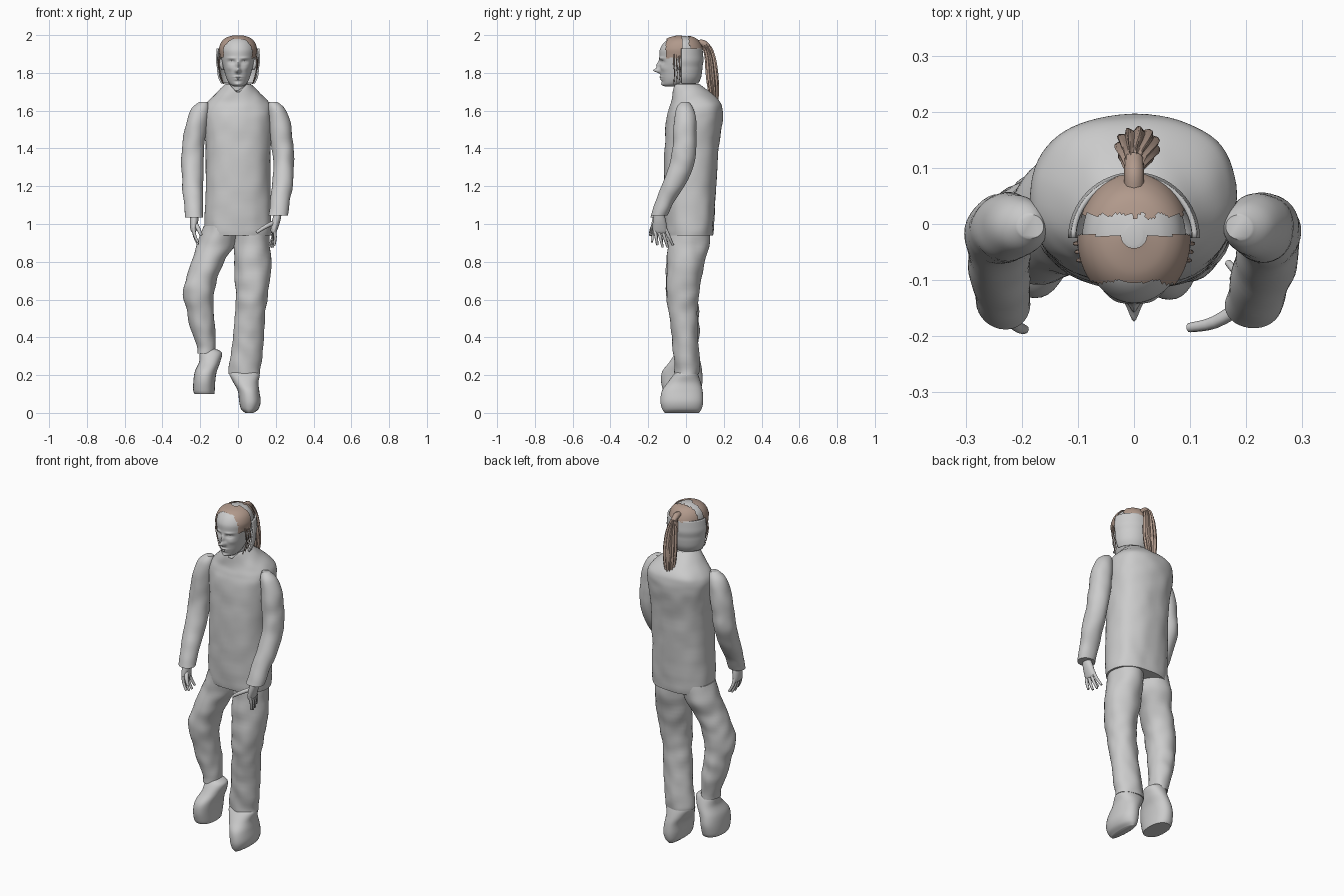
import bpy, bmesh, math
from mathutils import Vector, noise

if "Cube" in bpy.data.objects:
    bpy.data.objects.remove(bpy.data.objects["Cube"], do_unlink=True)


def material(name, rgb):
    m = bpy.data.materials.new(name)
    m.use_nodes = True
    m.diffuse_color = (*rgb, 1)
    m.node_tree.nodes["Principled BSDF"].inputs["Base Color"].default_value = (*rgb, 1)
    return m


GREY = material("plain grey", (0.6, 0.6, 0.6))
BROWN = material("hair brown", (0.44, 0.32, 0.26))


def finish(ob, mat, angle=50):
    ob.data.materials.append(mat)
    bpy.ops.object.select_all(action='DESELECT')
    ob.select_set(True)
    bpy.context.view_layer.objects.active = ob
    bpy.ops.object.shade_smooth_by_angle(angle=math.radians(angle))
    return ob


def to_object(name, bm, mat, angle=50):
    bmesh.ops.recalc_face_normals(bm, faces=bm.faces)
    me = bpy.data.meshes.new(name)
    bm.to_mesh(me)
    bm.free()
    ob = bpy.data.objects.new(name, me)
    bpy.context.collection.objects.link(ob)
    return finish(ob, mat, angle)


def catmull(a, b, c, d, t):
    return [0.5 * (2 * q + (r - p) * t + (2 * p - 5 * q + 4 * r - s) * t * t
                   + (3 * q - p - 3 * r + s) * t ** 3) for p, q, r, s in zip(a, b, c, d)]


def smooth_rings(rings, sub):
    n, out = len(rings), []
    for i in range(n - 1):
        four = [rings[max(0, min(n - 1, i + k))] for k in (-1, 0, 1, 2)]
        out += [catmull(*four, j / sub) for j in range(sub)]
    return out + [rings[-1]]


def loft(name, rings, mat=GREY, seg=36, sub=6, power=1.0, rough=0.0, warp=None, keep=None):
    """Skin a stack of level ellipses given as x, y, z, radius x, radius y."""
    bm = bmesh.new()
    rows = []
    for x, y, z, rx, ry in smooth_rings(rings, sub):
        row = []
        for k in range(seg):
            a = math.tau * k / seg
            c, s = math.cos(a), math.sin(a)
            p = Vector((x + rx * math.copysign(abs(c) ** power, c),
                        y + ry * math.copysign(abs(s) ** power, s), z))
            if rough:
                bump = rough * noise.noise(p * 14)
                p += Vector((c * bump, s * bump, 0))
            if warp:
                p = warp(p, a)
            row.append(bm.verts.new(p))
        rows.append(row)
    for lo, hi in zip(rows, rows[1:]):
        for k in range(seg):
            n = (k + 1) % seg
            bm.faces.new((lo[k], lo[n], hi[n], hi[k]))
    bm.faces.new(rows[0])
    bm.faces.new(rows[-1])
    if keep:
        drop = [f for f in bm.faces if not keep(f.calc_center_median())]
        bmesh.ops.delete(bm, geom=drop, context='FACES')
    return to_object(name, bm, mat)


def tube(name, points, radius, mat=GREY, tip=0.6):
    cu = bpy.data.curves.new(name, 'CURVE')
    cu.dimensions = '3D'
    cu.bevel_depth = radius
    cu.bevel_resolution = 2
    cu.use_fill_caps = True
    sp = cu.splines.new('POLY')
    pts = smooth_rings(points, 4)
    sp.points.add(len(pts) - 1)
    for i, p in enumerate(pts):
        sp.points[i].co = (*p, 1)
        sp.points[i].radius = 1 + (tip - 1) * i / (len(pts) - 1)
    tmp = bpy.data.objects.new(name, cu)
    bpy.context.collection.objects.link(tmp)
    me = bpy.data.meshes.new_from_object(tmp.evaluated_get(bpy.context.evaluated_depsgraph_get()))
    bpy.data.objects.remove(tmp, do_unlink=True)
    me.materials.clear()
    ob = bpy.data.objects.new(name, me)
    bpy.context.collection.objects.link(ob)
    return finish(ob, mat)


# Jacket body with a notched collar
def collar_notch(p, a):
    if p.z > 1.7 and p.y < 0:
        p.z -= 0.05 * max(0, 1 - abs(p.x) / 0.045) * (p.z - 1.7) / 0.04
    return p


loft("jacket_body", [
    (0, .02, .94, .175, .122), (0, .02, 1.0, .177, .128), (0, .022, 1.2, .172, .138),
    (0, .03, 1.4, .172, .143), (0, .045, 1.55, .182, .148), (0, .053, 1.61, .18, .142),
    (0, .052, 1.65, .158, .128), (0, .03, 1.695, .112, .102), (0, .005, 1.735, .075, .072),
    (0, .004, 1.74, .066, .064)],
    seg=64, power=.85, rough=.005, warp=collar_notch)

# Sleeves
loft("right_sleeve", [
    (-.185, -.005, 1.645, .022, .02), (-.2, -.005, 1.61, .045, .045), (-.22, -.005, 1.53, .056, .06),
    (-.235, -.008, 1.42, .059, .062), (-.241, -.018, 1.33, .059, .064), (-.24, -.06, 1.22, .056, .062),
    (-.235, -.115, 1.11, .051, .05), (-.231, -.143, 1.035, .049, .043)], rough=.005)
loft("left_sleeve", [
    (.187, -.005, 1.645, .022, .02), (.203, -.005, 1.61, .045, .045), (.222, -.005, 1.53, .056, .06),
    (.235, -.008, 1.42, .059, .062), (.241, -.018, 1.33, .056, .064), (.236, -.06, 1.22, .056, .062),
    (.222, -.115, 1.11, .052, .05), (.212, -.143, 1.045, .05, .043)], rough=.005)

# Hands: palm, four fanned fingers and a thumb
def hand(side, wrist, knuckle, tip, thumb):
    w, k, t = Vector(wrist), Vector(knuckle), Vector(tip)
    mid = (w + k) / 2
    loft(side + "_palm", [(*w, .02, .026), (*mid, .022, .035), (*k, .017, .038),
                          (k.x, k.y, k.z - .015, .008, .03)], seg=20)
    for i in range(4):
        f = i - 1.5
        base = k + Vector((0, .019 * f, .01))
        end = t + Vector((-.008 * f * side.startswith("left"), .027 * f, .006 * f * f))
        bend = base.lerp(end, .5) + Vector((.006 if t.x > 0 else -.006, 0, 0))
        tube(side + "_finger", [base, bend, end], .0105)
    tube(side + "_thumb", [mid, mid.lerp(Vector(thumb), .55) + Vector((0, -.01, .004)), thumb], .014)


hand("right", (-.23, -.143, 1.06), (-.235, -.148, .97), (-.212, -.14, .89), (-.195, -.188, .94))
hand("left", (.212, -.143, 1.06), (.19, -.138, .965), (.18, -.11, .875), (.098, -.185, .955))

# Trousers: straight left leg, bent right leg
loft("left_trouser", [
    (.075, .02, .99, .085, .105), (.075, .012, .88, .094, .108), (.078, -.008, .74, .096, .094),
    (.075, -.018, .62, .083, .086), (.064, -.014, .52, .08, .076), (.054, -.004, .38, .081, .07),
    (.035, .004, .24, .085, .066), (.034, .005, .205, .083, .064)], rough=.008)
loft("right_trouser", [
    (-.095, .02, .99, .085, .105), (-.115, .014, .9, .098, .105), (-.155, -.005, .81, .088, .094),
    (-.19, -.018, .72, .084, .088), (-.207, -.022, .64, .083, .086), (-.2, -.012, .55, .072, .078),
    (-.188, -.002, .45, .066, .072), (-.168, .004, .36, .052, .06), (-.165, .005, .315, .05, .056)],
    rough=.008)

# Shoes
loft("left_shoe", [
    (.035, .005, .225, .06, .05), (.035, 0, .205, .08, .064), (.042, -.01, .16, .066, .088),
    (.056, -.02, .115, .057, .108), (.063, -.022, .06, .057, .113), (.062, -.022, .02, .046, .104),
    (.06, -.022, 0, .022, .09)], power=.9)
loft("right_shoe", [
    (-.15, .005, .34, .03, .04), (-.143, .003, .318, .058, .058), (-.15, -.005, .27, .056, .082),
    (-.17, -.02, .22, .058, .105), (-.178, -.022, .17, .058, .11), (-.18, -.022, .12, .057, .1),
    (-.178, -.022, .1, .053, .09)], power=.9)

# Head with sculpted face
HEAD = [
    (0, -.082, 1.728, .022, .026), (0, -.07, 1.74, .042, .052), (0, -.052, 1.765, .058, .078),
    (0, -.04, 1.8, .07, .096), (0, -.031, 1.85, .083, .109), (0, -.027, 1.89, .09, .114),
    (0, -.027, 1.925, .092, .111), (0, -.025, 1.96, .08, .092), (0, -.022, 1.983, .054, .064),
    (0, -.02, 1.995, .015, .018)]
# Each feature: side offset, height, spread across, spread up, push forward
FEATURES = [(0, 1.812, .013, .012, .034), (0, 1.84, .009, .02, .018), (0, 1.778, .022, .005, .008),
            (0, 1.766, .018, .005, .008), (0, 1.738, .02, .01, .01), (.033, 1.858, .017, .009, -.014),
            (.034, 1.857, .011, .005, .008), (.035, 1.878, .022, .006, .005),
            (.045, 1.825, .018, .015, .005)]


def face(p, a):
    if p.y < -.04:
        for x, z, sx, sz, push in FEATURES:
            d = ((abs(p.x) - x) / sx) ** 2 + ((p.z - z) / sz) ** 2
            p.y -= push * math.exp(-d)
    return p


loft("head", HEAD, seg=120, sub=10, warp=face)
loft("neck", [(0, .005, 1.64, .055, .055), (0, .002, 1.72, .052, .054), (0, -.01, 1.8, .05, .055)])

# Hair cap: brown front and back patches around a bare band
def hair_patch(c):
    ragged = .006 * noise.noise(c * 60)
    if c.y < -.02:
        return c.y > -.105 + ragged and c.z > 1.88 + ragged
    return c.y > .015 + 2 * ragged and c.z > 1.925 + ragged


cap = [(x, y, z + .004, rx + .008, ry + .005) for x, y, z, rx, ry in HEAD[4:]]
loft("hair_cap", cap, BROWN, seg=96, sub=10, keep=hair_patch)

# Half-round shell behind the head
bm = bmesh.new()
profile = smooth_rings([(.086, 1.745), (.1, 1.775), (.106, 1.81), (.108, 1.835), (.113, 1.865),
                        (.111, 1.895), (.108, 1.93)], 4)
arc = 32
rows = [[bm.verts.new((r * math.cos(math.pi * k / arc), -.025 + r * math.sin(math.pi * k / arc), z))
         for k in range(arc + 1)] for r, z in profile]
for lo, hi in zip(rows, rows[1:]):
    for k in range(arc):
        bm.faces.new((lo[k], lo[k + 1], hi[k + 1], hi[k]))
shell = to_object("head_shell", bm, GREY)
mod = shell.modifiers.new("thickness", 'SOLIDIFY')
mod.thickness = .009
mod.offset = 0

# Ponytail with strand ridges
def strands(p, a):
    swell = .004 * math.sin(11 * a + 6 * p.z)
    return p + Vector((math.cos(a) * swell, math.sin(a) * swell, 0))


loft("ponytail", [
    (0, .1, 1.955, .012, .012), (0, .112, 1.935, .018, .022), (.004, .128, 1.88, .03, .026),
    (.006, .137, 1.8, .037, .03), (.006, .143, 1.73, .036, .028), (.004, .148, 1.66, .024, .02),
    (.002, .15, 1.605, .006, .006)], BROWN, seg=66, warp=strands)
tube("ponytail_root", [(0, .06, 1.955), (0, .09, 1.957), (0, .115, 1.935)], .018, BROWN, 1)

# Ears and loose side locks
for s, side in ((1, "left"), (-1, "right")):
    loft(side + "_ear", [(s * .08, -.032, 1.815, .005, .006), (s * .086, -.034, 1.83, .01, .014),
                         (s * .09, -.034, 1.855, .012, .018), (s * .09, -.032, 1.875, .004, .008)], seg=16)
    for i in range(3):
        y = -.065 + .015 * i
        tube(side + "_lock", [(s * .092, y, 1.9), (s * (.1 + .003 * i), y, 1.85),
                              (s * .094, y + .004, 1.8), (s * (.076 + .006 * i), y, 1.74 + .01 * i)],
             .004, BROWN, .4)
